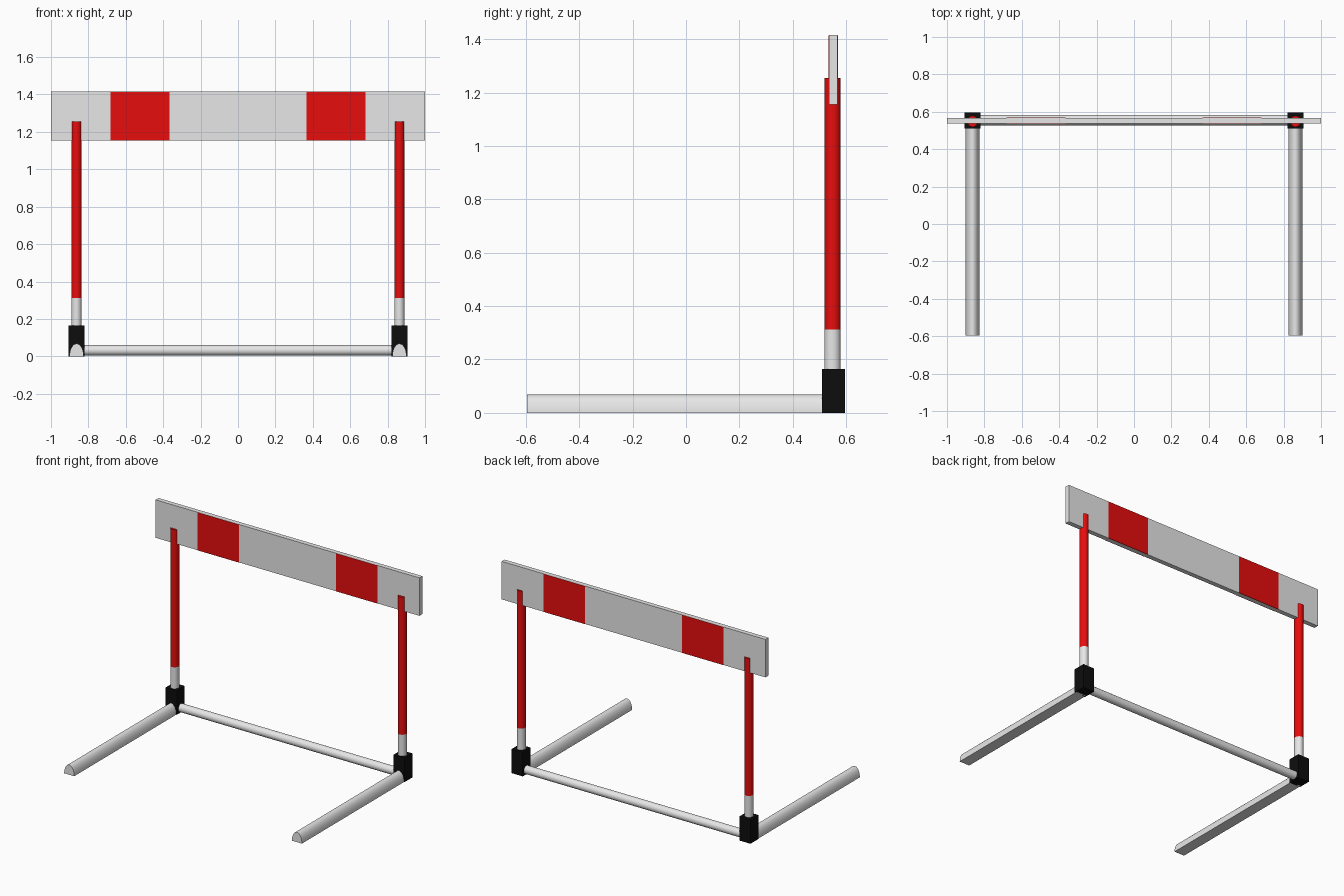
import bpy, bmesh, math
from mathutils import Matrix

if "Cube" in bpy.data.objects:
    bpy.data.objects.remove(bpy.data.objects["Cube"])

Y = 0.552   # depth of the upright plane
PX = 0.863  # sideways position of the uprights


def material(name, rgb):
    m = bpy.data.materials.new(name)
    m.diffuse_color = (*rgb, 1)
    m.use_nodes = True
    m.node_tree.nodes["Principled BSDF"].inputs["Base Color"].default_value = m.diffuse_color
    return m


WHITE = material("white", (0.8, 0.8, 0.8))
RED = material("red", (0.8, 0.004, 0.004))
BLACK = material("black", (0.004, 0.004, 0.004))


def finish(bm, name, mat, smooth=False):
    bmesh.ops.recalc_face_normals(bm, faces=bm.faces)
    me = bpy.data.meshes.new(name)
    bm.to_mesh(me)
    bm.free()
    me.materials.append(mat)
    ob = bpy.data.objects.new(name, me)
    bpy.context.collection.objects.link(ob)
    if smooth:
        bpy.ops.object.select_all(action='DESELECT')
        ob.select_set(True)
        bpy.context.view_layer.objects.active = ob
        bpy.ops.object.shade_smooth_by_angle(angle=math.radians(35))
    return ob


def box(name, lo, hi, mat):
    bm = bmesh.new()
    size = [h - l for l, h in zip(lo, hi)]
    mid = [(h + l) / 2 for l, h in zip(lo, hi)]
    bmesh.ops.create_cube(bm, size=1, matrix=Matrix.Translation(mid) @ Matrix.Diagonal((*size, 1)))
    return finish(bm, name, mat)


def prism(name, profile, start, axis, length, mat):
    """Extrude a closed 3D profile along an axis."""
    bm = bmesh.new()
    face = bm.faces.new([bm.verts.new([p + s for p, s in zip(pt, start)]) for pt in profile])
    new = bmesh.ops.extrude_face_region(bm, geom=[face])["geom"]
    bmesh.ops.translate(bm, vec=[a * length for a in axis],
                        verts=[v for v in new if isinstance(v, bmesh.types.BMVert)])
    if not face.is_valid or len(bm.faces) < len(profile) + 2:
        bm.faces.new(list(bm.verts)[:len(profile)])
    return finish(bm, name, mat, True)


def ring(n, a0=0.0, a1=2 * math.pi, closed=True):
    return [(math.cos(t), math.sin(t)) for t in
            (a0 + (a1 - a0) * i / (n if closed else n - 1) for i in range(n))]


post = [(0.0275 * c, 0.03 * s, 0) for c, s in ring(24)]
bar = [(0, 0.028 * c, 0.028 * s) for c, s in ring(24)]
arch = [(0.038 * c, 0, 0.068 * s) for c, s in ring(17, 0, math.pi, False)]

for side, sx in (("left", -1), ("right", 1)):
    x = sx * PX
    # Half-round foot, flat underneath
    prism(side + "_foot", arch, (x, -0.595, 0), (0, 1, 0), 1.12, WHITE)
    # Corner block
    box(side + "_corner_block", (x - 0.042, 0.51, 0), (x + 0.042, 0.595, 0.165), BLACK)
    # Upright: white lower tube, red upper tube
    prism(side + "_lower_post", post, (x, Y - 0.003, 0.15), (0, 0, 1), 0.162, WHITE)
    prism(side + "_upper_post", post, (x, Y - 0.003, 0.312), (0, 0, 1), 0.943, RED)
    # Red stripe plates on both faces of the board
    sides = sorted((sx * 0.367, sx * 0.682))
    for face, y in (("front", Y - 0.016), ("back", Y + 0.016)):
        box(f"{side}_{face}_stripe", (sides[0], y - 0.002, 1.155),
            (sides[1], y + 0.002, 1.414), RED)

# Bottom rail and top board
prism("bottom_rail", bar, (-0.84, Y + 0.003, 0.032), (1, 0, 0), 1.68, WHITE)
box("top_board", (-1, Y - 0.016, 1.155), (1, Y + 0.016, 1.415), WHITE)
